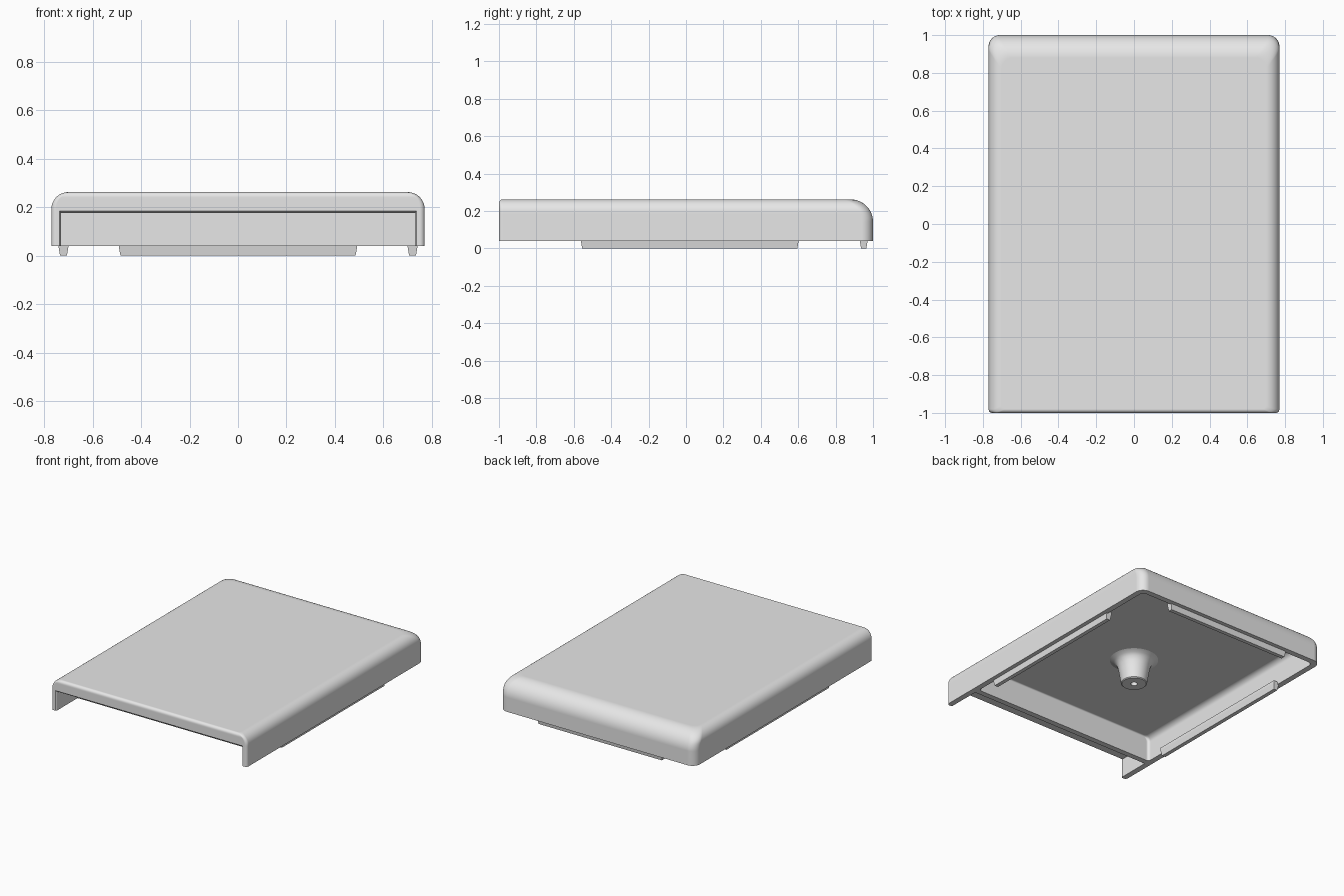
import bpy
import bmesh
import math

default = bpy.data.objects.get("Cube")
if default:
    bpy.data.objects.remove(default, do_unlink=True)

grey = bpy.data.materials.new("light grey plastic")
grey.use_nodes = True
grey.diffuse_color = (0.8, 0.8, 0.8, 1)
grey.node_tree.nodes["Principled BSDF"].inputs["Base Color"].default_value = (0.8, 0.8, 0.8, 1)


def loft(name, rings):
    """Skin a stack of equal-length point rings and cap both ends."""
    bm = bmesh.new()
    loops = [[bm.verts.new(p) for p in ring] for ring in rings]
    for a, b in zip(loops, loops[1:]):
        for i in range(len(a)):
            j = (i + 1) % len(a)
            bm.faces.new((a[i], a[j], b[j], b[i]))
    bm.faces.new(loops[0])
    bm.faces.new(loops[-1])
    bmesh.ops.recalc_face_normals(bm, faces=bm.faces)
    mesh = bpy.data.meshes.new(name)
    bm.to_mesh(mesh)
    bm.free()
    mesh.materials.append(grey)
    obj = bpy.data.objects.new(name, mesh)
    bpy.context.collection.objects.link(obj)
    return obj


def activate(obj):
    bpy.ops.object.select_all(action='DESELECT')
    obj.select_set(True)
    bpy.context.view_layer.objects.active = obj


def smooth(obj):
    activate(obj)
    bpy.ops.object.shade_smooth_by_angle(angle=math.radians(30))


def rounded_rect(hx, y0, y1, z, r_front, r_back, steps=8):
    ring = []
    corners = ((hx, y1, r_back, 0), (-hx, y1, r_back, 90),
               (-hx, y0, r_front, 180), (hx, y0, r_front, 270))
    for x, y, r, start in corners:
        cx, cy = x - math.copysign(r, x), y - math.copysign(r, y)
        for k in range(steps + 1):
            a = math.radians(start + 90 * k / steps)
            ring.append((cx + r * math.cos(a), cy + r * math.sin(a), z))
    return ring


def inset(z, top, r):
    """How far a quarter-round edge has moved inwards at height z."""
    d = max(0, z - (top - r))
    return r - math.sqrt(max(0, r * r - d * d))


def domed_box(name, hx, y0, y1, bottom, top, side_r, front_r, back_r, corner_f, corner_b):
    """Rounded tray whose top edges have separate side, front and back radii."""
    n = 18
    levels = [bottom] + [top - back_r + back_r * math.sin(math.pi / 2 * k / n) for k in range(n + 1)]
    return loft(name, [rounded_rect(hx - inset(z, top, side_r),
                                    y0 + inset(z, top, front_r),
                                    y1 - inset(z, top, back_r),
                                    z, corner_f, corner_b) for z in levels])


def cut(obj, cutter):
    cutter.hide_render = True
    mod = obj.modifiers.new("cut", 'BOOLEAN')
    mod.operation = 'DIFFERENCE'
    mod.solver = 'EXACT'
    mod.object = cutter
    activate(obj)
    bpy.ops.object.modifier_apply(modifier=mod.name)
    bpy.data.objects.remove(cutter, do_unlink=True)


# Outer cover, hollowed from below
cover = domed_box("cover", 0.77, -1, 1, 0.04, 0.262, 0.07, 0.02, 0.12, 0.02, 0.06)
cut(cover, domed_box("cavity_cutter", 0.73, -0.72, 0.96, -0.1, 0.22, 0.04, 0.01, 0.08, 0.02, 0.035))

# Recess under the front lip, flared at its mouth
arch = [[(-hx, y, -0.1), (hx, y, -0.1), (hx, y, z), (-hx, y, z)]
        for y, hx, z in ((-0.76, 0.73, 0.175), (-0.99, 0.73, 0.175), (-1.02, 0.75, 0.2))]
cut(cover, loft("recess_cutter", arch))
smooth(cover)
weighted = cover.modifiers.new("flat top shading", 'WEIGHTED_NORMAL')
weighted.keep_sharp = True


# Tapered locating rails under the rim
def rail(name, cx, cy, hx, hy):
    def rect(z, grow):
        return [(cx + sx * (hx + grow), cy + sy * (hy + grow), z)
                for sx, sy in ((-1, -1), (1, -1), (1, 1), (-1, 1))]
    loft(name, [rect(0, 0), rect(0.04, 0.007), rect(0.06, 0.007)])


rail("left_rail", 0.72, 0.02, 0.014, 0.575)
rail("right_rail", -0.72, 0.02, 0.014, 0.575)
rail("back_rail", 0, 0.95, 0.485, 0.014)

# Central flared post with a screw hole
profile = ((0.022, 0.12), (0.022, 0.04), (0.08, 0.04), (0.086, 0.046), (0.1, 0.13),
           (0.107, 0.165), (0.117, 0.19), (0.133, 0.208), (0.16, 0.22), (0.16, 0.23))
post = loft("screw_post", [[(r * math.cos(math.tau * k / 40), r * math.sin(math.tau * k / 40), z)
                            for k in range(40)] for r, z in profile])
smooth(post)
